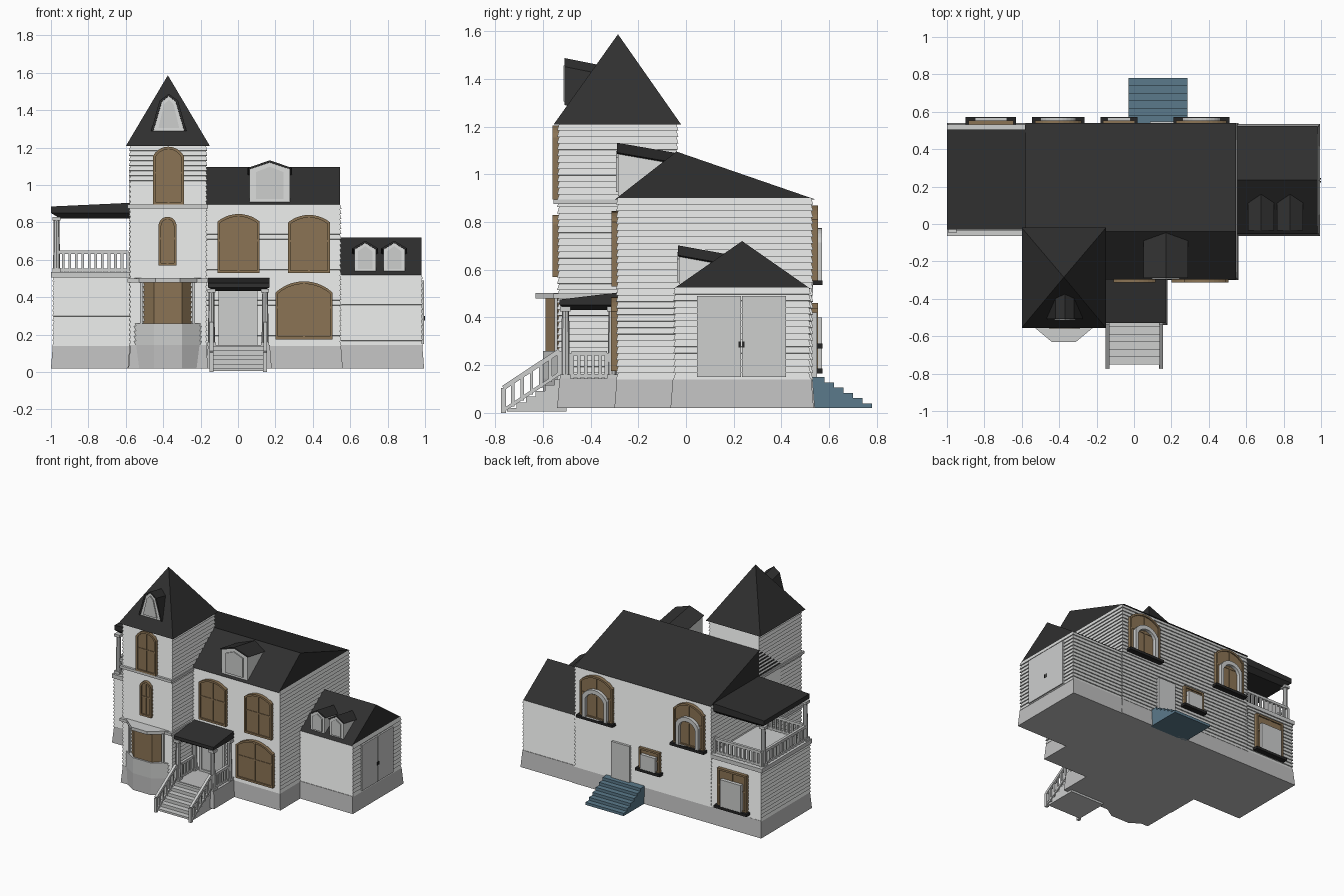
import bpy, bmesh, math
from mathutils import Vector

if "Cube" in bpy.data.objects:
    bpy.data.objects.remove(bpy.data.objects["Cube"])


def material(name, r, g, b):
    m = bpy.data.materials.new(name)
    m.diffuse_color = (r, g, b, 1)
    m.use_nodes = True
    m.node_tree.nodes["Principled BSDF"].inputs["Base Color"].default_value = m.diffuse_color
    return m


WALL = material("white siding", 0.72, 0.73, 0.72)
TRIM = material("pale trim", 0.61, 0.62, 0.615)
STONE = material("foundation grey", 0.53, 0.53, 0.53)
ROOF = material("charcoal roof", 0.029, 0.029, 0.029)
BROWN = material("brown window", 0.26, 0.175, 0.09)
DARK = material("dark sill", 0.018, 0.018, 0.018)
BLUE = material("blue grey steps", 0.105, 0.195, 0.26)


# --- helpers: every part is a loft through rings of points ---
def loft(rings, cyclic=False):
    n, k = len(rings[0]), len(rings)
    verts = [Vector(p) for r in rings for p in r]
    faces = []
    for i in range(k if cyclic else k - 1):
        a, b = i * n, (i + 1) % k * n
        faces += [(a + j, a + (j + 1) % n, b + (j + 1) % n, b + j) for j in range(n)]
    if not cyclic:
        faces += [tuple(range(n)), tuple(range((k - 1) * n, k * n))]
    return verts, faces


def build(name, parts, mat):
    bm = bmesh.new()
    for verts, faces in parts:
        vs = [bm.verts.new(v) for v in verts]
        for f in faces:
            bm.faces.new([vs[i] for i in f])
    bmesh.ops.recalc_face_normals(bm, faces=bm.faces)
    me = bpy.data.meshes.new(name)
    bm.to_mesh(me)
    bm.free()
    me.materials.append(mat)
    ob = bpy.data.objects.new(name, me)
    bpy.context.collection.objects.link(ob)


def rect(x0, x1, y0, y1, z, o=0.0):
    return [(x0 - o, y0 - o, z), (x1 + o, y0 - o, z), (x1 + o, y1 + o, z), (x0 - o, y1 + o, z)]


def box(x0, x1, y0, y1, z0, z1):
    return loft([rect(x0, x1, y0, y1, z0), rect(x0, x1, y0, y1, z1)])


def prism_z(pts, z0, z1):
    return loft([[(x, y, z) for x, y in pts] for z in (z0, z1)])


def prism_y(pts, y0, y1):
    return loft([[(x, y, z) for x, z in pts] for y in (y0, y1)])


def prism_x(pts, x0, x1):
    return loft([[(x, y, z) for y, z in pts] for x in (x0, x1)])


def beam(p, q, r):
    p, q = Vector(p), Vector(q)
    d = (q - p).normalized()
    u = d.cross(Vector((0, 0, 1)) if abs(d.z) < 0.9 else Vector((1, 0, 0))).normalized() * r
    v = d.cross(u).normalized() * r
    return loft([[c + u + v, c + u - v, c - u - v, c - u + v] for c in (p, q)])


def siding(name, x0, x1, y0, y1, z0, z1):
    n = round((z1 - z0) / 0.027)
    rings = []
    for i in range(n):
        rings.append(rect(x0, x1, y0, y1, z0 + (z1 - z0) * i / n, 0.008))
        rings.append(rect(x0, x1, y0, y1, z0 + (z1 - z0) * (i + 0.98) / n))
    build(name, [loft(rings)], WALL)


def arch(cx, w, z0, z1, rise, n=10):
    h, s = w / 2, z1 - rise
    pts = [(cx - h, z0), (cx + h, z0)]
    if rise <= 0:
        return pts + [(cx + h, z1), (cx - h, z1)]
    R = (h * h + rise * rise) / (2 * rise)
    a = math.asin(min(1, h / R))
    return pts + [(cx + R * math.sin(a - 2 * a * i / n), z1 - R + R * math.cos(a - 2 * a * i / n))
                  for i in range(n + 1)]


def frame(outer, inner, y0, y1):
    return loft([[(x, y, z) for x, z in p] for p, y in
                 ((outer, y0), (outer, y1), (inner, y1), (inner, y0))], True)


def window(name, cx, w, z0, z1, rise, y, s):
    """Brown arched pane, raised frame and glazing bars; s is the outward direction."""
    t = 0.014
    outer = arch(cx, w, z0, z1, rise)
    inner = arch(cx, w - 2 * t, z0 + t, z1 - t, rise * 0.85)
    zm = z0 + (z1 - z0) * 0.55
    bars = sorted((y, y + s * 0.014))
    build(name, [prism_y(outer, y - s * 0.01, y + s * 0.01), frame(outer, inner, y, y + s * 0.019),
                 box(cx - 0.005, cx + 0.005, *bars, z0, z1 - 0.01),
                 box(cx - w / 2, cx + w / 2, *bars, zm - 0.005, zm + 0.005)], BROWN)


def railing(name, p, q, h, n, r=0.007):
    p, q, up = Vector(p), Vector(q), Vector((0, 0, h))
    parts = [beam(p + up, q + up, r * 1.4), beam(p + up * 0.1, q + up * 0.1, r)]
    for i in range(n + 1):
        c = p.lerp(q, i / n)
        parts.append(beam(c, c + up, r if 0 < i < n else r * 1.5))
    build(name, parts, TRIM)


def post(name, x, y, z0, z1):
    def ring(r, z):
        return [(x + r * math.cos(i * math.pi / 4), y + r * math.sin(i * math.pi / 4), z) for i in range(8)]
    build(name, [loft([ring(0.019, z0), ring(0.015, z1)]),
                 box(x - 0.022, x + 0.022, y - 0.022, y + 0.022, z0, z0 + 0.02),
                 box(x - 0.022, x + 0.022, y - 0.022, y + 0.022, z1 - 0.02, z1)], TRIM)


def dormer(name, cx, wb, wt, z0, zs, zp, y0, y1, drop, wrap=False):
    """Gabled dormer: body, roof sloping back, and inset-looking front panel."""
    def pent(g, y, d=0.0):
        pts = [(-wb / 2 - g, z0), (-wt / 2 - g, zs + g / 2), (0, zp + g), (wt / 2 + g, zs + g / 2), (wb / 2 + g, z0)]
        return [(cx + x, y, z - d) for x, z in pts]
    build(name + "_body", [loft([pent(0, y0), pent(0, y1, drop)])], WALL)
    k = slice(0, 5) if wrap else slice(1, 4)
    rings = [pent(0.012, y)[k] + pent(0.001, y)[k][::-1] for y in (y0 - 0.004, y1)]
    rings[1] = [(x, y, z - drop) for x, y, z in rings[1]]
    build(name + "_roof", [loft(rings)], ROOF)
    zc = (z0 + zs) / 2
    panel = [(cx + (x - cx) * 0.68, y, zc + (z - zc) * 0.82) for x, y, z in pent(0, y0)]
    build(name + "_window", [loft([panel, [(x, y - 0.008, z) for x, y, z in panel]])], TRIM)


# --- foundations (slightly flared) ---
for name, r in (("main", (-0.58, 0.55, -0.29, 0.53)), ("garage", (0.54, 0.985, -0.055, 0.525)),
                ("left_wing", (-0.99, -0.58, -0.05, 0.53)), ("tower", (-0.575, -0.17, -0.54, -0.04)),
                ("porch", (-0.16, 0.17, -0.53, -0.28))):
    build(name + "_foundation", [loft([rect(*r, 0.02, 0.01), rect(*r, 0.145)])], STONE)

# --- clapboard walls ---
siding("main_walls", -0.575, 0.545, -0.285, 0.525, 0.14, 0.9)
siding("garage_walls", 0.54, 0.98, -0.045, 0.515, 0.14, 0.525)
siding("left_wing_walls", -0.985, -0.57, -0.05, 0.522, 0.14, 0.51)
siding("tower_walls", -0.575, -0.172, -0.532, -0.04, 0.14, 1.21)
for z in (0.49, 0.885):
    build("tower_ledge", [box(-0.59, -0.16, -0.555, -0.03, z - 0.01, z + 0.01)], TRIM)

# --- roofs ---
build("main_roof", [prism_x([(-0.297, 0.895), (-0.04, 1.095), (0.54, 0.895)], -0.58, 0.545)], ROOF)
build("garage_roof", [prism_x([(-0.052, 0.52), (0.235, 0.72), (0.522, 0.52)], 0.545, 0.98)], ROOF)
tip = [(-0.375 + dx, -0.285 + dy, 1.585) for dx, dy in ((-.001, -.001), (.001, -.001), (.001, .001), (-.001, .001))]
build("tower_roof", [loft([rect(-0.6, -0.15, -0.555, -0.02, 1.208), tip])], ROOF)
dormer("main_dormer", 0.17, 0.215, 0.215, 0.91, 1.085, 1.12, -0.285, -0.03, 0.045)
for x in (0.68, 0.835):
    dormer("garage_dormer", x, 0.115, 0.115, 0.54, 0.655, 0.69, -0.03, 0.16, 0.035)
dormer("tower_dormer", -0.37, 0.165, 0.075, 1.29, 1.445, 1.475, -0.505, -0.36, 0.03, True)

# --- front windows ---
for name, a in (("upper_window_left", (0.003, 0.225, 0.53, 0.845, 0.04, -0.293)),
                ("upper_window_right", (0.38, 0.225, 0.53, 0.84, 0.04, -0.293)),
                ("lower_window", (0.353, 0.305, 0.175, 0.485, 0.06, -0.295)),
                ("tower_top_window", (-0.372, 0.165, 0.895, 1.205, 0.05, -0.54)),
                ("tower_middle_window", (-0.377, 0.095, 0.57, 0.83, 0.04, -0.54))):
    window(name, *a, -1)

# --- bay at the foot of the tower ---
bay = [(-0.56, -0.53), (-0.45, -0.6), (-0.3, -0.6), (-0.19, -0.53)]
build("bay_foundation", [prism_z(bay, 0.02, 0.145)], STONE)
build("bay_base", [prism_z(bay, 0.145, 0.26)], TRIM)
build("bay_window", [prism_z([(-0.51, -0.53), (-0.45, -0.588), (-0.3, -0.588), (-0.245, -0.53)], 0.26, 0.48)], BROWN)
build("bay_posts", [beam((x, y, 0.26), (x, y, 0.48), 0.007)
                    for x, y in ((-0.518, -0.545), (-0.238, -0.545))], TRIM)
build("bay_cap", [prism_z([(-0.56, -0.53), (-0.44, -0.63), (-0.31, -0.63), (-0.19, -0.53)], 0.48, 0.503)], TRIM)

# --- front porch, door and stairs ---
build("front_door", [box(-0.1, 0.1, -0.302, -0.28, 0.145, 0.43),
                     frame(arch(0, 0.21, 0.145, 0.44, 0), arch(0, 0.17, 0.16, 0.42, 0), -0.31, -0.28)], TRIM)
build("porch_roof", [loft([
    rect(-0.12, 0.13, -0.5, -0.28, 0.432), rect(-0.16, 0.168, -0.53, -0.28, 0.452),
    [(-0.16, -0.53, 0.475), (0.168, -0.53, 0.475), (0.168, -0.28, 0.505), (-0.16, -0.28, 0.505)]])], ROOF)
for x in (-0.142, 0.145):
    post("porch_post", x, -0.505, 0.14, 0.445)
    post("porch_wall_post", x, -0.31, 0.14, 0.445)
    railing("porch_railing", (x, -0.48, 0.145), (x, -0.33, 0.145), 0.105, 5)
    railing("stair_railing", (x, -0.765, 0.0), (x, -0.53, 0.155), 0.105, 6)
build("front_steps", [box(-0.14, 0.145, -0.55 - i * 0.04, -0.5, 0.005, 0.14 - i * 0.024)
                      for i in range(6)], TRIM)

# --- balcony on the left wing ---
build("balcony_floor", [box(-1, -0.575, -0.063, 0.533, 0.505, 0.535)], TRIM)
build("balcony_roof", [loft([
    rect(-0.95, -0.57, 0.0, 0.47, 0.82), rect(-1, -0.57, -0.03, 0.505, 0.85),
    [(-1, -0.03, 0.885), (-0.57, -0.03, 0.905), (-0.57, 0.505, 0.905), (-1, 0.505, 0.885)]])], ROOF)
for y in (-0.025, 0.495):
    post("balcony_post", -0.97, y if y < 0 else 0.47, 0.535, 0.83)
    railing("balcony_side_railing", (-0.97, y, 0.535), (-0.585, y, 0.535), 0.105, 11)
railing("balcony_end_railing", (-0.975, -0.02, 0.535), (-0.975, 0.49, 0.535), 0.105, 13)

# --- garage doors ---
build("garage_doors", [box(0.97, 0.994, 0.047, 0.231, 0.15, 0.49), box(0.97, 0.994, 0.235, 0.418, 0.15, 0.49)], TRIM)
build("garage_handles", [box(0.99, 0.999, y, y + 0.008, 0.275, 0.3) for y in (0.221, 0.237)], DARK)

# --- back windows with dark sills ---
for name, cx, w, z0, z1, rise in (("back_window_right", 0.36, 0.27, 0.55, 0.87, 0.06),
                                  ("back_window_left", -0.405, 0.25, 0.55, 0.87, 0.06),
                                  ("back_window_small", -0.08, 0.17, 0.285, 0.44, 0),
                                  ("back_window_wing", -0.765, 0.24, 0.18, 0.46, 0)):
    window(name, cx, w, z0, z1, rise, 0.535, 1)
    build(name + "_sill", [box(cx - w / 2 - 0.015, cx + w / 2 + 0.015, 0.53, 0.572, z0 - 0.015, z0 + 0.005)], DARK)
    if rise:
        sash = frame(arch(cx, w * 0.75, z0, 0.775, 0.06), arch(cx, w * 0.75 - 0.05, z0 + 0.005, 0.745, 0.05), 0.535, 0.57)
    else:
        sash = box(cx - w * 0.36, cx + w * 0.36, 0.535, 0.57, z0, z0 + (z1 - z0) * 0.74)
    build(name + "_sash", [sash], TRIM)

# --- back door and steps ---
build("back_door", [box(0.085, 0.235, 0.52, 0.548, 0.145, 0.42)], TRIM)
build("back_steps", [box(-0.03, 0.285, 0.52, 0.58 + i * 0.04, 0.02, 0.15 - i * 0.022) for i in range(6)], BLUE)
